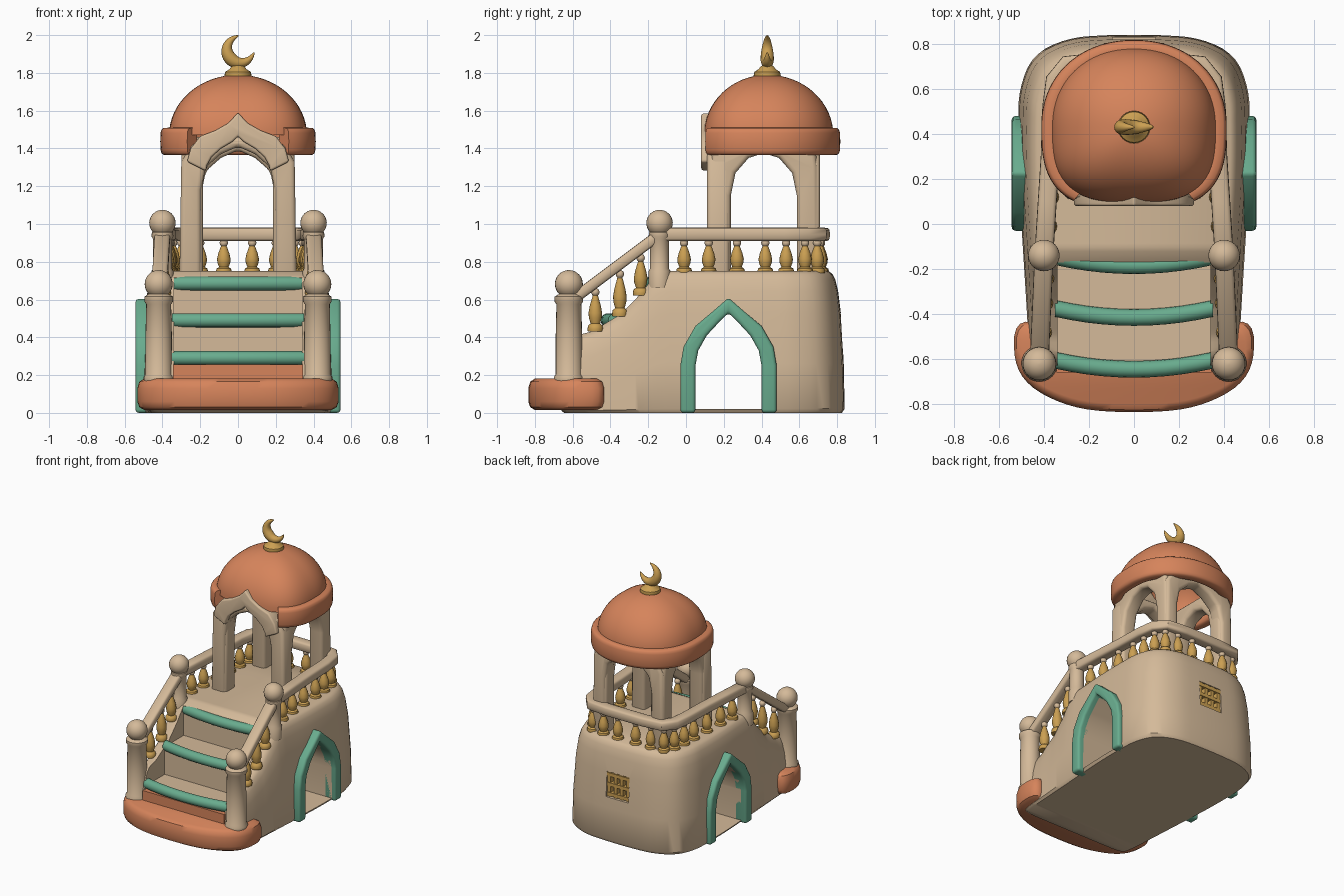
import bpy, bmesh
from math import sin, cos, pi, copysign, radians
from mathutils import Vector

old = bpy.data.objects.get("Cube")
if old:
    bpy.data.objects.remove(old)


def material(name, rgb):
    m = bpy.data.materials.new(name)
    m.use_nodes = True
    m.diffuse_color = (*rgb, 1)
    m.node_tree.nodes["Principled BSDF"].inputs["Base Color"].default_value = (*rgb, 1)
    return m


SAND = material("sand plaster", (0.66, 0.49, 0.32))
CLAY = material("terracotta", (0.67, 0.23, 0.105))
GREEN = material("jade green", (0.14, 0.41, 0.27))
GOLD = material("old gold", (0.60, 0.35, 0.085))
made = []


def finish(name, bm, mat):
    bmesh.ops.recalc_face_normals(bm, faces=bm.faces)
    me = bpy.data.meshes.new(name)
    bm.to_mesh(me)
    bm.free()
    me.materials.append(mat)
    ob = bpy.data.objects.new(name, me)
    bpy.context.collection.objects.link(ob)
    made.append(ob)
    return ob


def loft(name, rings, mat):
    """Skin a list of rings and close both ends with strips of quads."""
    bm = bmesh.new()
    vs = [[bm.verts.new(p) for p in ring] for ring in rings]
    n = len(vs[0])
    for a, b in zip(vs, vs[1:]):
        for i in range(n):
            j = (i + 1) % n
            bm.faces.new((a[i], a[j], b[j], b[i]))
    for cap in (vs[0], vs[-1]):
        for i in range(n // 2 - 1):
            bm.faces.new((cap[i], cap[i + 1], cap[n - 2 - i], cap[n - 1 - i]))
    return finish(name, bm, mat)


def lathe(name, profile, x, y, mat, n=24):
    return loft(name, [[(x + r * cos(2 * pi * i / n), y + r * sin(2 * pi * i / n), z)
                        for i in range(n)] for r, z in profile], mat)


def ball(r, z, start=-75):
    return [(max(0.002, r * cos(radians(a))), z + r * sin(radians(a))) for a in range(start, 91, 11)] + [(0.002, z + r)]


def prism(name, pts, lo, hi, axis, mat, bevel=0.0):
    """Extrude a flat outline along x (points are y, z) or y (points are x, z)."""
    place = (lambda p, d: (d, p[0], p[1])) if axis == "x" else (lambda p, d: (p[0], d, p[1]))
    bm = bmesh.new()
    ends = [[bm.verts.new(place(p, d)) for p in pts] for d in (lo, hi)]
    for e in ends:
        bm.faces.new(e)
    for i in range(len(pts)):
        j = (i + 1) % len(pts)
        bm.faces.new((ends[0][i], ends[0][j], ends[1][j], ends[1][i]))
    bmesh.ops.recalc_face_normals(bm, faces=bm.faces)
    if bevel:
        sharp = [e for e in bm.edges if e.calc_face_angle(0) > 0.6]
        bmesh.ops.bevel(bm, geom=sharp, offset=bevel, segments=3, profile=0.5,
                        affect="EDGES", clamp_overlap=True)
    return finish(name, bm, mat)


def rect(a, b, c, d):
    return [(a, c), (b, c), (b, d), (a, d)]


def whole(half, centre=0.0):
    """Half arch from foot to peak, mirrored into a full arch line."""
    return [(centre + u, v) for u, v in half] + [(centre - u, v) for u, v in half[-2::-1]]


def band(outer, inner, centre=0.0):
    return whole(outer, centre) + whole(inner, centre)[::-1]


def rounded(half):
    """Mirror a half plan and round it by corner cutting."""
    pts = half + [(-x, y) for x, y in reversed(half)]
    for _ in range(2):
        new = []
        for (ax, ay), (bx, by) in zip(pts, pts[1:] + pts[:1]):
            new += [(.75 * ax + .25 * bx, .75 * ay + .25 * by), (.25 * ax + .75 * bx, .25 * ay + .75 * by)]
        pts = new[-1:] + new[:-1]
    return pts


def power(c, e):
    return copysign(abs(c) ** e, c)


def section(w, h, e=0.5, n=16):
    return [(w * power(cos(2 * pi * i / n), e), h * power(sin(2 * pi * i / n), e)) for i in range(n)]


def sweep(name, path, outward, sec, mat):
    return loft(name, [[p + o * u + Vector((0, 0, v)) for u, v in sec]
                       for p, o in zip(path, outward)], mat)


# Body: tapered plan under a flank profile that falls with the stairs
FLANK = [(-0.7, 0.38), (-0.5, 0.43), (-0.35, 0.52), (-0.25, 0.62), (-0.17, 0.72), (-0.11, 0.75), (1, 0.75)]


def along(table, t):
    for (a, za), (b, zb) in zip(table, table[1:]):
        if t <= b:
            return za + (zb - za) * (t - a) / (b - a)
    return table[-1][1]


plan = rounded([(.12, .84), (.3, .825), (.45, .75), (.51, .6), (.515, .45), (.515, .3), (.51, .15),
                (.50, 0), (.495, -.08), (.49, -.16), (.485, -.24), (.48, -.32), (.475, -.4),
                (.47, -.5), (.46, -.6), (.44, -.66), (.2, -.66)])
rings = []
for t, off in ((0, .015), (.03, 0), (.35, .005), (.7, .02), (.86, .035), (.94, .05), (.98, .065), (1, .085)):
    ring = []
    for x, y in plan:
        y = .1 + (y - .1) * (1 - off / .75)
        ring.append((x * (1 - off / .5), y, t * along(FLANK, y)))
    rings.append(ring)
body = loft("body", rings, SAND)

DOOR_OUT = [(.255, 0), (.255, .25), (.238, .35), (.175, .46), (.08, .54), (0, .61)]
DOOR_IN = [(.175, 0), (.175, .25), (.16, .33), (.115, .41), (.05, .48), (0, .53)]
stairs = [(-.9, .1), (-.62, .1), (-.62, .28), (-.4, .28), (-.4, .49), (-.17, .49), (-.17, .95), (-.9, .95)]
cutters = [prism("stair_cutter", stairs, -.34, .34, "x", SAND),
           prism("tunnel_cutter", whole([(u, max(v, .02)) for u, v in DOOR_IN], .225), -.8, .8, "x", SAND),
           prism("window_cutter", rect(-.095, .095, .34, .53), .78, .95, "y", SAND)]
for c in cutters:
    mod = body.modifiers.new("cut", "BOOLEAN")
    mod.operation, mod.solver, mod.object = "DIFFERENCE", "EXACT", c
graph = bpy.context.evaluated_depsgraph_get()
cut_mesh = bpy.data.meshes.new_from_object(body.evaluated_get(graph))
body.modifiers.clear()
body.data = cut_mesh
for c in cutters:
    made.remove(c)
    bpy.data.objects.remove(c)

# Back window lattice
for x in (-.08, -.027, .027, .08):
    prism("window_bar", rect(x - .013, x + .013, .34, .53), .77, .815, "y", GOLD)
for z in (.36, .435, .51):
    prism("window_crossbar", rect(-.095, .095, z - .013, z + .013), .77, .82, "y", GOLD)

# Entrance slab, first riser and rounded step nosings
slab = rounded([(.15, -.835), (.32, -.80), (.47, -.72), (.535, -.61), (.53, -.43), (.4, -.44), (.2, -.44)])
loft("entrance_slab", [[(x * (1 - o / .5), -.63 + (y + .63) * (1 - o / .2), z) for x, y in slab]
                       for z, o in ((.015, .035), (.03, .01), (.06, 0), (.13, 0), (.165, .01), (.182, .035))], CLAY)
prism("first_riser", rect(-.66, -.6, .1, .255), -.345, .345, "x", CLAY)
for y, z in ((-.605, .29), (-.375, .49), (-.145, .685)):
    xs = [-.35 + .07 * i for i in range(11)]
    loft("step_nosing", [[(x, y - .04 * (1 - (x / .35) ** 2) + u, z + v)
                          for u, v in section(.037, .037, 1)] for x in xs], GREEN)

# Railing, one path mirrored about the middle
half = [Vector(p) for p in ((.42, -.6, .6), (.4, -.14, .945), (.385, .1, .945), (.372, .3, .945),
                            (.365, .52, .945), (.35, .64, .945), (.3, .705, .945), (.15, .72, .945))]
path = half + [Vector((-p.x, p.y, p.z)) for p in reversed(half)]
outs = []
for i in range(len(path)):
    d = path[min(i + 1, len(path) - 1)] - path[max(i - 1, 0)]
    outs.append(Vector((d.y, -d.x, 0)).normalized())
sweep("handrail", path, outs, section(.042, .036), SAND)


def baluster(x, y, z, top):
    k = (top - z) / .18
    prof = [(.04, 0), (.042, .01), (.038, .024), (.025, .032), (.034, .055), (.036, .075), (.029, .105), (.016, .14), (.012, .15)]
    lathe("baluster", [(r, z + h * k) for r, h in prof], x, y, GOLD, 16)
    lathe("baluster_knob", [(.012, z + .14 * k)] + ball(.022, z + .16 * k, -50), x, y, SAND, 16)


for side, s in (("left", 1), ("right", -1)):
    # Newel posts
    lathe(side + "_front_post", [(.078, .17), (.08, .19), (.07, .205), (.07, .4), (.066, .575), (.076, .59),
                                 (.076, .615), (.06, .625)] + ball(.074, .682, -46), s * .42, -.62, SAND)
    lathe(side + "_upper_post", [(.058, .66), (.058, .75), (.05, .765), (.05, .92), (.058, .935),
                                 (.056, .955)] + ball(.07, 1.005, -42), s * .4, -.14, SAND)
    # Balusters
    rail_x = [(p.y, p.x) for p in half]
    rail_z = [(p.y, p.z) for p in half]
    for y in (-.48, -.35, -.24, -.01, .12, .27, .42, .53, .63):
        baluster(s * (along(rail_x, y) - .008), y, along(FLANK, y) - .01, along(rail_z, y) - .025)
    for x, y in ((.3, .695), (.2, .71), (.075, .715)):
        baluster(s * x, y, .74, .92)
    # Side doorway frames
    lo, hi = sorted((s * .44, s * .543))
    prism(side + "_door_frame", band(DOOR_OUT, DOOR_IN, .225), lo, hi, "x", GREEN, .018)
    # Pavilion side arches
    lo, hi = sorted((s * .185, s * .3))
    prism(side + "_pavilion_arch",
          band([(.295, .72), (.285, 1.3), (.27, 1.42), (.2, 1.46), (0, 1.46)],
               [(.175, .72), (.175, 1.15), (.15, 1.27), (.08, 1.35), (0, 1.375)], .412),
          lo, hi, "x", SAND, .025)

# Pavilion front and back arches, with the pointed gable over the front
OPEN = [(.195, .72), (.195, 1.18), (.17, 1.3), (.09, 1.37), (0, 1.41)]
SHELL = [(.31, .72), (.3, 1.33), (.25, 1.41), (.2, 1.45), (0, 1.46)]
prism("front_pavilion_arch", band(SHELL, OPEN), .11, .23, "y", SAND, .025)
prism("back_pavilion_arch", band([(u * .97, v) for u, v in SHELL], [(u, v - .02) for u, v in OPEN]),
      .6, .71, "y", SAND, .025)
prism("front_gable", band([(.27, 1.33), (.25, 1.4), (.2, 1.465), (.12, 1.495), (.05, 1.535), (0, 1.59)],
                          [(.17, 1.28), (.165, 1.31), (.14, 1.355), (.09, 1.4), (.03, 1.435), (0, 1.465)]),
      .08, .17, "y", SAND, .012)


# Dome: rounded square plan, hollow inside
def dome_point(ang, a, front, back):
    c, s = cos(ang), sin(ang)
    e = 2 / 3 if s < 0 else 2 / 2.15
    return Vector((a * power(c, e), .43 + (front if s < 0 else back) * power(s, e), 0))


def dome_ring(tilt, shrink):
    k = max(.004, cos(tilt))
    return [dome_point(2 * pi * i / 64, (.365 - shrink) * k, (.335 - shrink) * k, (.35 - shrink) * k)
            + Vector((0, 0, 1.47 + (.32 - shrink) * sin(tilt))) for i in range(64)]


tilts = [pi / 2 * i / 16 for i in range(17)]
loft("dome", [dome_ring(t, .03) for t in reversed(tilts)] + [dome_ring(t, 0) for t in tilts], CLAY)
rim = [dome_point(radians(-58 + 296 * i / 64), .37, .33, .345) + Vector((0, 0, 1.437)) for i in range(65)]
rim_out = [Vector((p.x, p.y - .43, 0)).normalized() for p in rim]
sweep("dome_rim", rim, rim_out, section(.042, .073), CLAY)

# Crescent finial
lathe("finial_base", [(.06, 1.76), (.072, 1.785), (.068, 1.805), (.045, 1.82), (.034, 1.835), (.002, 1.85)], 0, .43, GOLD)
rings = []
for i in range(33):
    t = i / 32
    r = .003 + .032 * sin(pi * t) ** .8
    a = radians(88 + 270 * t)
    d = Vector((cos(a), 0, sin(a)))
    centre = Vector((0, .43, 1.912)) + d * (.088 - r)
    rings.append([centre + d * u + Vector((0, v, 0)) for u, v in section(r, r, 1)])
loft("crescent", rings, GOLD)

# Smooth shading with crisp edges
bpy.ops.object.select_all(action="DESELECT")
for ob in made:
    ob.select_set(True)
bpy.context.view_layer.objects.active = body
bpy.ops.object.shade_smooth_by_angle(angle=radians(40))
